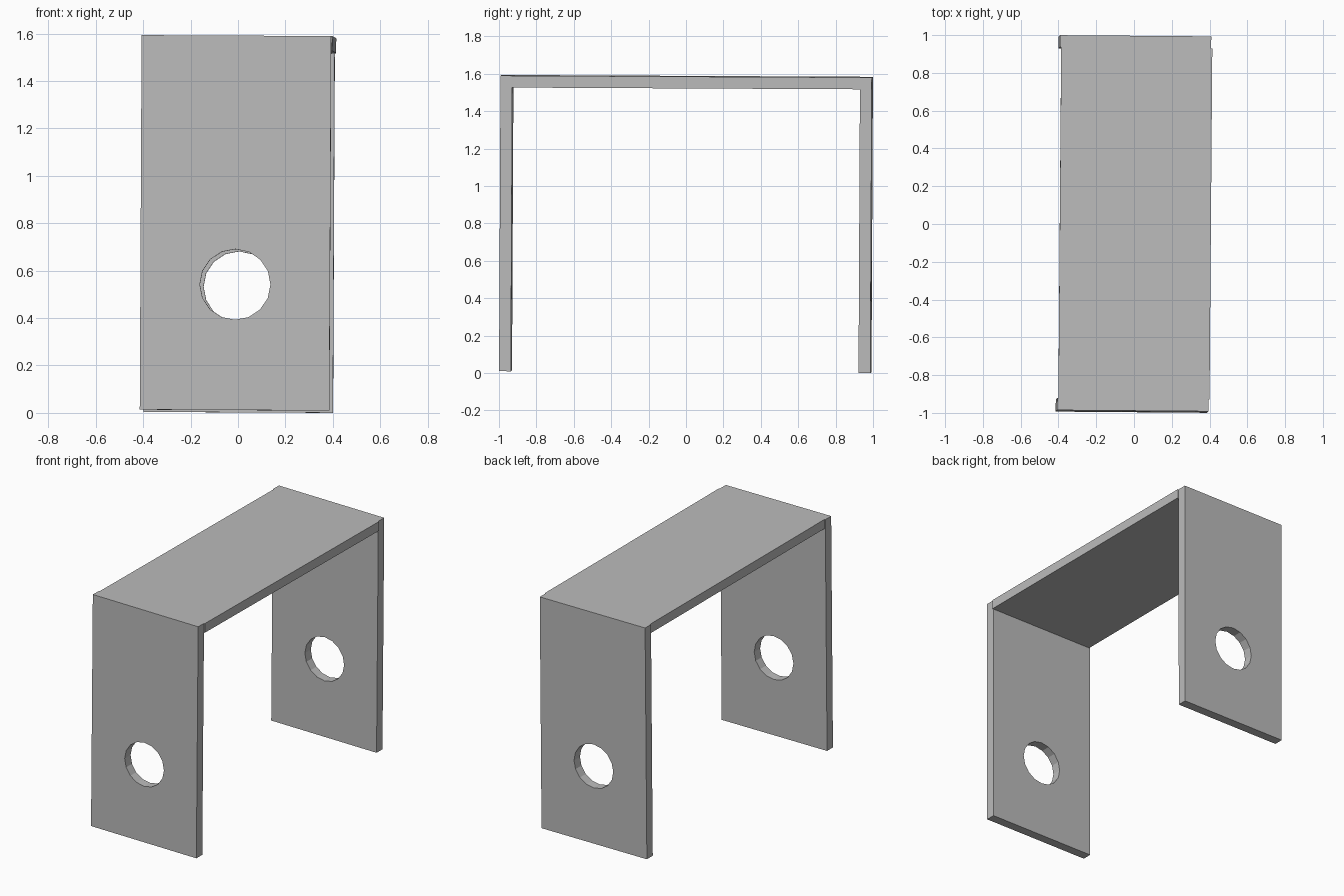
import bpy
from mathutils import Euler, Matrix, Vector

cube = bpy.data.objects.get("Cube")
if cube:
    bpy.data.objects.remove(cube, do_unlink=True)

WIDTH, LENGTH, HEIGHT, THICK = 0.80, 1.985, 1.58, 0.063
HOLE_RADIUS, HOLE_HEIGHT = 0.149, 0.53
LEG_Y = (LENGTH - THICK) / 2

grey = bpy.data.materials.new("plain_grey")
grey.use_nodes = True
grey.diffuse_color = (0.5, 0.5, 0.5, 1)
grey.node_tree.nodes["Principled BSDF"].inputs["Base Color"].default_value = (0.5, 0.5, 0.5, 1)


def box(name, size, centre):
    bpy.ops.mesh.primitive_cube_add(size=1)
    obj = bpy.context.object
    obj.name = name
    obj.data.transform(Matrix.Translation(centre) @ Matrix.Diagonal((*size, 1)))
    obj.data.materials.append(grey)
    return obj


# Top plate, set between the legs and shifted slightly sideways
top_plate = box("top_plate", (WIDTH, LENGTH - 2 * THICK, THICK),
                (0.006, 0, HEIGHT - THICK / 2))

# Round cutter running through both legs
bpy.ops.mesh.primitive_cylinder_add(vertices=16, radius=HOLE_RADIUS, depth=3)
cutter = bpy.context.object
cutter.name = "hole_cutter"
cutter.hide_render = True
cutter.data.transform(Matrix.Translation((0, 0, HOLE_HEIGHT))
                      @ Euler((1.5708, 0, 0)).to_matrix().to_4x4())

# Full-height legs with a hole in each
parts = [top_plate]
for name, side in (("front_leg", -1), ("back_leg", 1)):
    leg = box(name, (WIDTH, THICK, HEIGHT), (0, side * LEG_Y, HEIGHT / 2))
    cut = leg.modifiers.new("hole", "BOOLEAN")
    cut.operation = "DIFFERENCE"
    cut.solver = "EXACT"
    cut.object = cutter
    bpy.context.view_layer.update()
    bpy.ops.object.modifier_apply(modifier=cut.name)
    parts.append(leg)
bpy.data.objects.remove(cutter, do_unlink=True)

# Slight tilt of the whole bracket, then centre it on the ground
tilt = Euler((-0.005, 0.005, -0.008)).to_matrix().to_4x4()
for part in parts:
    part.data.transform(tilt)
points = [v.co for part in parts for v in part.data.vertices]
low = Vector([min(p[i] for p in points) for i in range(3)])
high = Vector([max(p[i] for p in points) for i in range(3)])
shift = Vector((-(low.x + high.x) / 2, -(low.y + high.y) / 2, -low.z))
for part in parts:
    part.data.transform(Matrix.Translation(shift))
    part.data.update()
